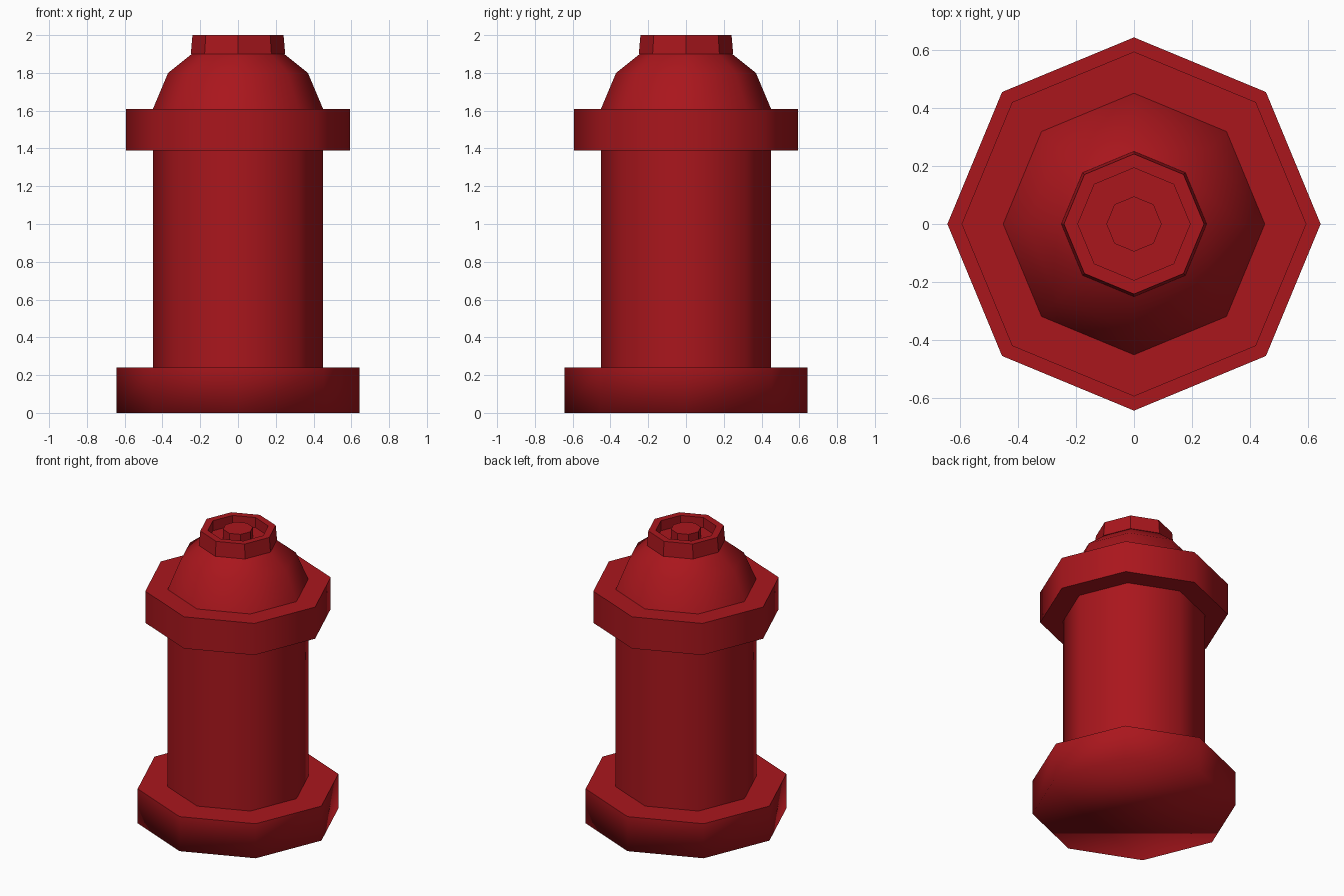
import bpy, bmesh
from math import cos, sin, pi

if "Cube" in bpy.data.objects:
    bpy.data.objects.remove(bpy.data.objects["Cube"])

SIDES = 8
red = bpy.data.materials.new("red_paint")
red.diffuse_color = (0.40, 0.008, 0.012, 1)
red.use_nodes = True
red.node_tree.nodes["Principled BSDF"].inputs["Base Color"].default_value = red.diffuse_color


def lathe(name, profile, sharp=(), smooth=True, cap_start=False, cap_end=False):
    """Turn an (r, z) profile, listed from bottom/outside upward, into an eight-sided shell."""
    bm = bmesh.new()
    rings = [[bm.verts.new((r * cos(2 * pi * i / SIDES), r * sin(2 * pi * i / SIDES), z))
              for i in range(SIDES)] for r, z in profile]
    for a, b in zip(rings, rings[1:]):
        for i in range(SIDES):
            j = (i + 1) % SIDES
            bm.faces.new((a[i], a[j], b[j], b[i]))
    if cap_start:
        bm.faces.new(rings[0][::-1])
    if cap_end:
        bm.faces.new(rings[-1])
    for f in bm.faces:
        f.smooth = smooth
    for k in sharp:
        for i in range(SIDES):
            bm.edges.get((rings[k][i], rings[k][(i + 1) % SIDES])).smooth = False
    mesh = bpy.data.meshes.new(name)
    bm.to_mesh(mesh)
    bm.free()
    mesh.materials.append(red)
    obj = bpy.data.objects.new(name, mesh)
    bpy.context.collection.objects.link(obj)
    return obj


# Foot plate, with a softly shaded lower edge
lathe("base", [(0.642, 0), (0.642, 0.24), (0.45, 0.24)], sharp=[1], cap_start=True)
# Barrel
lathe("barrel", [(0.45, 0.24), (0.45, 1.39)])
# Wide collar under the dome
lathe("collar", [(0.45, 1.39), (0.593, 1.39), (0.593, 1.61), (0.45, 1.61)], sharp=[1, 2])
# Dome
lathe("dome", [(0.45, 1.61), (0.37, 1.80), (0.245, 1.90)])
# Top nut: tapered rim, recess and centre post
lathe("top_nut", [(0.245, 1.90), (0.25, 1.90), (0.241, 2.0), (0.193, 2.0), (0.193, 1.93),
                  (0.095, 1.93), (0.095, 2.0)], smooth=False, cap_end=True)
